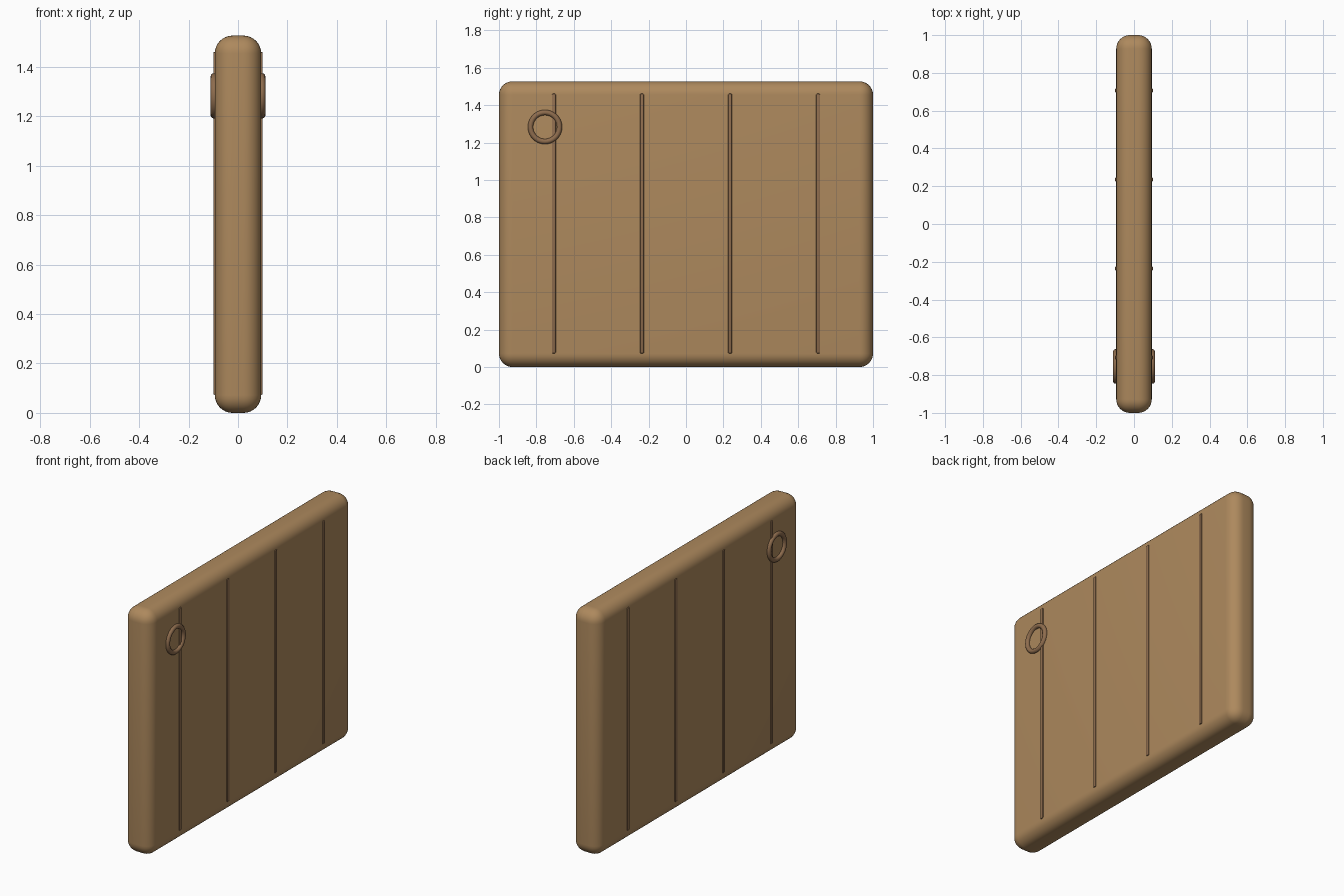
import bpy, math

if "Cube" in bpy.data.objects:
    bpy.data.objects.remove(bpy.data.objects["Cube"])

def material(name, rgb):
    m = bpy.data.materials.new(name)
    m.diffuse_color = (*rgb, 1)
    m.use_nodes = True
    m.node_tree.nodes["Principled BSDF"].inputs["Base Color"].default_value = m.diffuse_color
    return m

TAN = material("tan", (0.42, 0.25, 0.11))
BROWN = material("brown", (0.27, 0.15, 0.075))
HALF_X, HEIGHT = 0.094, 1.527

def rounded_box(name, size, loc, radius, segments, mat):
    bpy.ops.mesh.primitive_cube_add(size=1, location=loc)
    o = bpy.context.object
    o.name = name
    o.scale = size
    bpy.ops.object.transform_apply(location=False, rotation=False, scale=True)
    b = o.modifiers.new("round", 'BEVEL')
    b.width, b.segments = radius, segments
    bpy.ops.object.modifier_apply(modifier=b.name)
    bpy.ops.object.shade_smooth_by_angle(angle=math.radians(35))
    o.data.materials.append(mat)
    return o

# Thick slab with generously rounded edges
rounded_box("slab", (2 * HALF_X, 2.0, HEIGHT), (0, 0, HEIGHT / 2), 0.072, 8, TAN)

for side, label in ((-1, "left"), (1, "right")):
    # Thin vertical seam strips
    for i in range(4):
        y = (i - 1.5) * 0.471
        rounded_box(f"{label}_seam_{i + 1}", (0.02, 0.021, 1.388),
                    (side * 0.09, y, 0.767), 0.005, 2, BROWN)
    # Ring near the upper front corner
    bpy.ops.mesh.primitive_torus_add(
        major_radius=0.0775, minor_radius=0.0142, major_segments=40, minor_segments=12,
        location=(side * 0.097, -0.754, 1.283), rotation=(0, math.pi / 2, 0))
    ring = bpy.context.object
    ring.name = f"{label}_ring"
    ring.data.materials.append(BROWN)
    bpy.ops.object.shade_smooth_by_angle(angle=math.radians(60))
